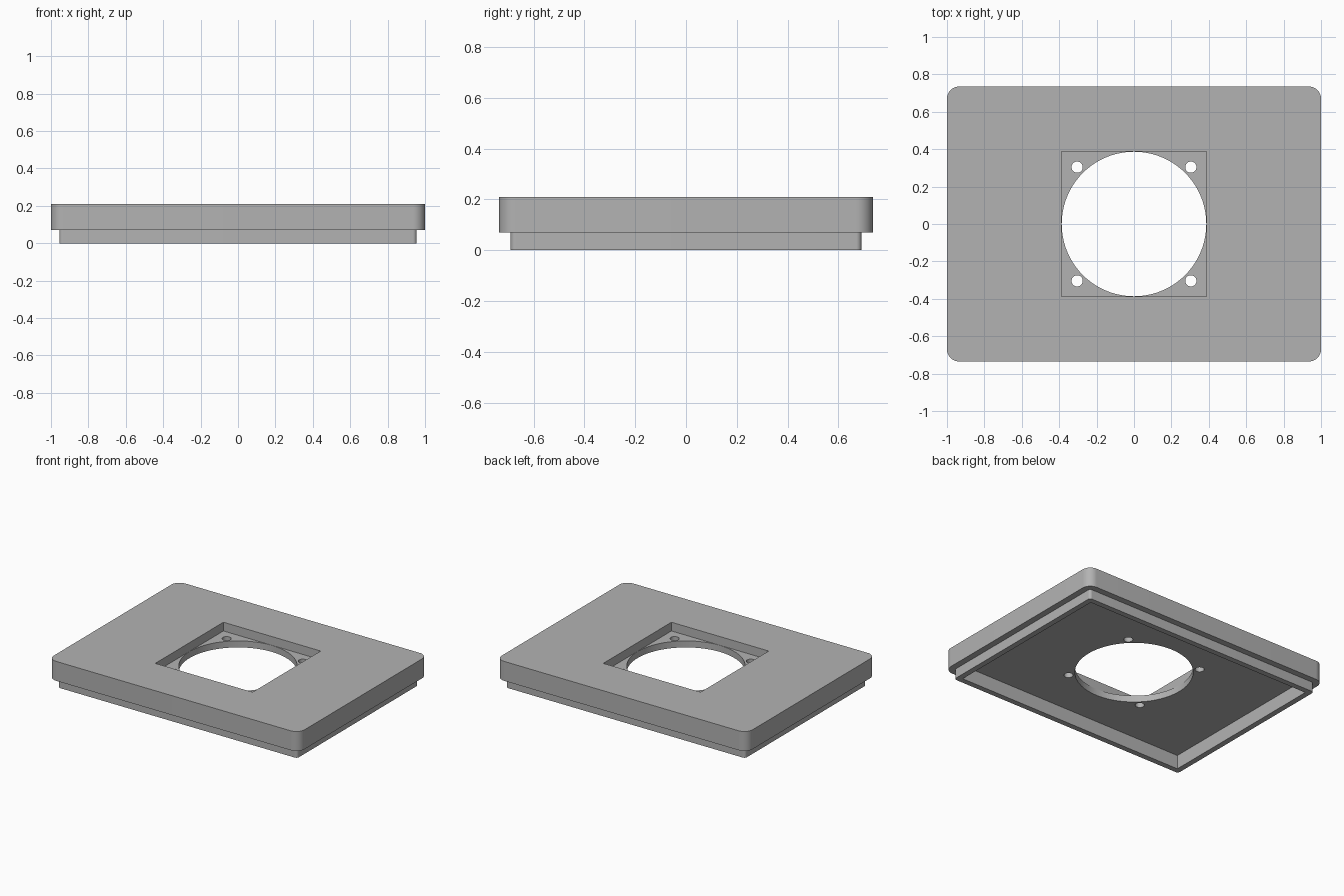
import bpy
import bmesh
import math

cube = bpy.data.objects.get("Cube")
if cube:
    bpy.data.objects.remove(cube, do_unlink=True)

grey = bpy.data.materials.new("plain grey")
grey.use_nodes = True
COLOUR = (0.45, 0.45, 0.45, 1)
grey.diffuse_color = COLOUR
grey.node_tree.nodes["Principled BSDF"].inputs["Base Color"].default_value = COLOUR


def prism(name, outline, z0, z1):
    """Extrude a closed outline from z0 up to z1."""
    bm = bmesh.new()
    face = bm.faces.new([bm.verts.new((x, y, z0)) for x, y in outline])
    top = bmesh.ops.extrude_face_region(bm, geom=[face])["geom"]
    verts = [v for v in top if isinstance(v, bmesh.types.BMVert)]
    bmesh.ops.translate(bm, verts=verts, vec=(0, 0, z1 - z0))
    bmesh.ops.recalc_face_normals(bm, faces=bm.faces)
    mesh = bpy.data.meshes.new(name)
    bm.to_mesh(mesh)
    bm.free()
    mesh.materials.append(grey)
    obj = bpy.data.objects.new(name, mesh)
    bpy.context.collection.objects.link(obj)
    return obj


def circle(cx, cy, r, n):
    return [(cx + r * math.cos(math.tau * i / n), cy + r * math.sin(math.tau * i / n))
            for i in range(n)]


def rounded_rect(hx, hy, r, n=10):
    points = []
    for quarter, (sx, sy) in enumerate([(1, 1), (-1, 1), (-1, -1), (1, -1)]):
        for i in range(n + 1):
            a = math.pi / 2 * (quarter + i / n)
            points.append((sx * (hx - r) + r * math.cos(a), sy * (hy - r) + r * math.sin(a)))
    return points


def rect(hx, hy):
    return [(hx, hy), (-hx, hy), (-hx, -hy), (hx, -hy)]


def combine(target, tool, operation):
    tool.hide_render = True
    mod = target.modifiers.new(tool.name, "BOOLEAN")
    mod.operation = operation
    mod.solver = "EXACT"
    mod.object = tool
    bpy.context.view_layer.objects.active = target
    bpy.ops.object.modifier_apply(modifier=mod.name)
    bpy.data.objects.remove(tool, do_unlink=True)


# Cover plate with the stepped lip below it
cover = prism("cover_plate", rounded_rect(1, 0.735, 0.065), 0.07, 0.21)
combine(cover, prism("lip", rounded_rect(0.955, 0.69, 0.02), 0, 0.12), "UNION")

# Hollow underside and square fan pocket on top
combine(cover, prism("underside_hollow", rect(0.915, 0.65), -0.1, 0.10), "DIFFERENCE")
combine(cover, prism("fan_pocket", rect(0.388, 0.388), 0.147, 0.3), "DIFFERENCE")

# Round opening and four screw holes
combine(cover, prism("fan_opening", circle(0, 0, 0.3865, 96), 0.05, 0.18), "DIFFERENCE")
for sx in (-1, 1):
    for sy in (-1, 1):
        hole = prism("screw_hole", circle(sx * 0.304, sy * 0.304, 0.03, 32), 0.05, 0.18)
        combine(cover, hole, "DIFFERENCE")

# Smooth the rounded walls, keep the edges crisp
bpy.ops.object.select_all(action="DESELECT")
cover.select_set(True)
bpy.context.view_layer.objects.active = cover
bpy.ops.object.shade_smooth_by_angle(angle=math.radians(30))
